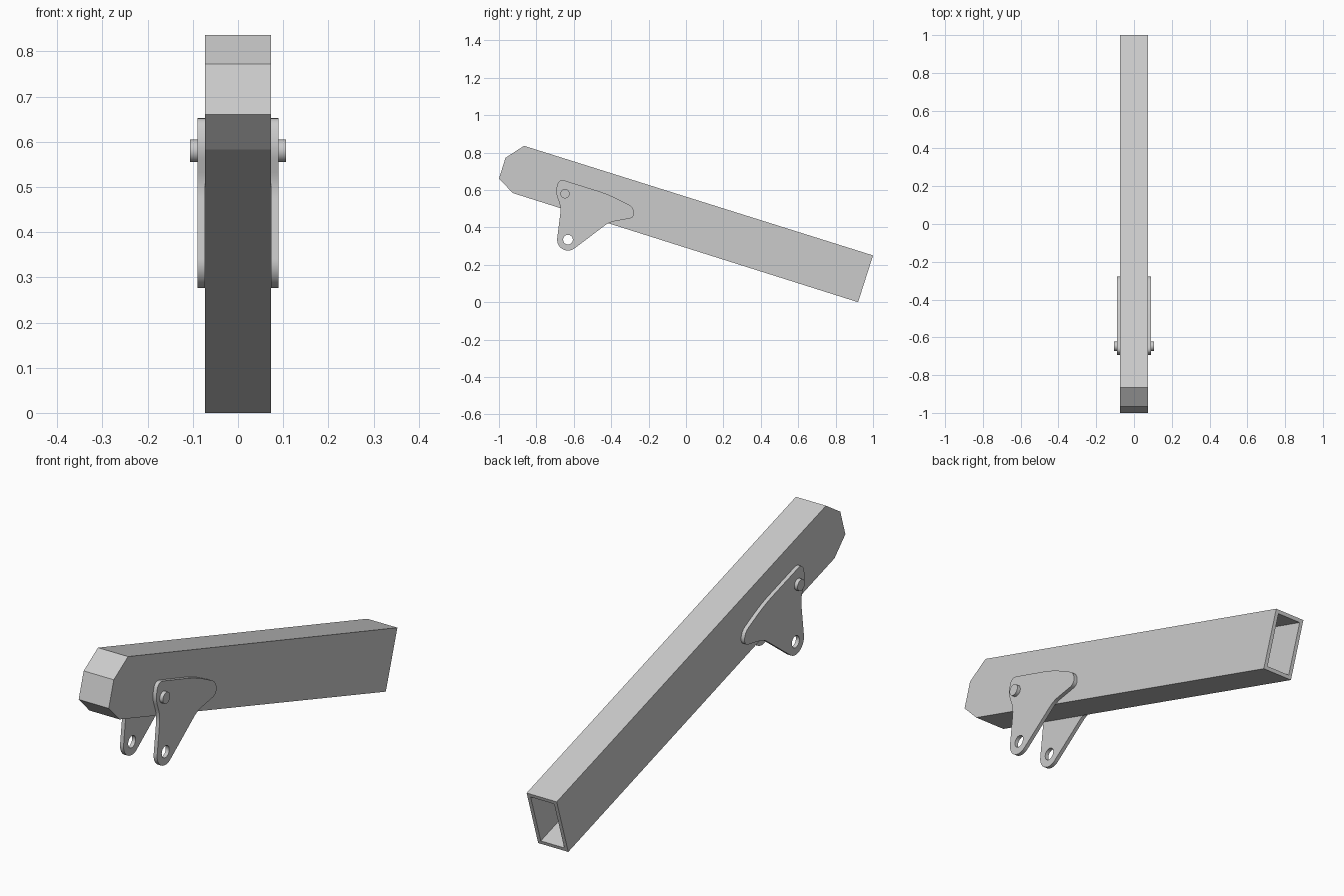
import bpy
import bmesh
import math
from mathutils import Vector

if "Cube" in bpy.data.objects:
    bpy.data.objects.remove(bpy.data.objects["Cube"], do_unlink=True)

grey = bpy.data.materials.new("light_grey_metal")
grey.use_nodes = True
colour = (0.6, 0.6, 0.6, 1.0)
grey.diffuse_color = colour
grey.node_tree.nodes["Principled BSDF"].inputs["Base Color"].default_value = colour

HALF_WIDTH = 0.073
PLATE_OUT = 0.09
PIN_OUT = 0.106


def arc(centre, radius, start, end, steps):
    """Points on an arc in the side (y, z) plane, angles in degrees."""
    angles = [math.radians(start + (end - start) * i / steps) for i in range(steps + 1)]
    return [Vector((centre[0] + radius * math.cos(a), centre[1] + radius * math.sin(a)))
            for a in angles]


def rounded(before, corner, after, cut, steps=8):
    """Soft corner that leaves each edge at distance cut from the corner."""
    p = Vector(corner)
    a = p + (Vector(before) - p).normalized() * cut
    b = p + (Vector(after) - p).normalized() * cut
    ts = [i / steps for i in range(steps + 1)]
    return [a * (1 - t) ** 2 + p * 2 * t * (1 - t) + b * t * t for t in ts]


def extrude_profile(name, loops, x0, x1, smooth=True):
    """Fill side-view loops (the first outside, the rest holes) and extrude along x."""
    bm = bmesh.new()
    edges = []
    for loop in loops:
        vs = [bm.verts.new((x0, p[0], p[1])) for p in loop]
        edges += [bm.edges.new((vs[i - 1], vs[i])) for i in range(len(vs))]
    bmesh.ops.triangle_fill(bm, edges=edges, use_beauty=True)
    grown = bmesh.ops.extrude_face_region(bm, geom=bm.faces[:], use_keep_orig=True)
    moved = [g for g in grown["geom"] if isinstance(g, bmesh.types.BMVert)]
    bmesh.ops.translate(bm, verts=moved, vec=(x1 - x0, 0, 0))
    bmesh.ops.recalc_face_normals(bm, faces=bm.faces[:])
    mesh = bpy.data.meshes.new(name)
    bm.to_mesh(mesh)
    bm.free()
    mesh.materials.append(grey)
    obj = bpy.data.objects.new(name, mesh)
    bpy.context.collection.objects.link(obj)
    if smooth:
        bpy.ops.object.select_all(action='DESELECT')
        obj.select_set(True)
        bpy.context.view_layer.objects.active = obj
        bpy.ops.object.shade_smooth_by_angle(angle=math.radians(30))
    return obj


# Box beam: chamfered closed nose, open rear end
beam_side = [(-0.866, 0.836), (-0.965, 0.772), (-1.0, 0.66),
             (-0.925, 0.583), (0.92, 0.0), (1.0, 0.25)]
beam = extrude_profile("box_beam", [beam_side], -HALF_WIDTH, HALF_WIDTH, smooth=False)
bm = bmesh.new()
bm.from_mesh(beam.data)
rear = [f for f in bm.faces if f.calc_center_median().y > 0.9 and f.normal.y > 0.8]
bmesh.ops.delete(bm, geom=rear, context='FACES')
bmesh.ops.dissolve_limit(bm, angle_limit=0.01, verts=bm.verts[:], edges=bm.edges[:])
bm.to_mesh(beam.data)
bm.free()
wall = beam.modifiers.new("wall", 'SOLIDIFY')
wall.thickness = 0.016
wall.offset = -1
wall.use_even_offset = True

# Bracket plate outline: rounded corners and a lug around the eye
eye = (-0.631, 0.334)
lug = arc(eye, 0.058, 173, 307, 20)
corners = [((-0.41, 0.428), 0.03), ((-0.275, 0.452), 0.03), ((-0.28, 0.508), 0.03),
           ((-0.417, 0.578), 0.06), ((-0.68, 0.66), 0.035), ((-0.698, 0.59), 0.03),
           ((-0.668, 0.505), 0.03)]
path = [lug[-1]] + [c[0] for c in corners] + [lug[0]]
outline = list(lug)
for i, (point, cut) in enumerate(corners):
    outline += rounded(path[i], point, path[i + 2], cut)
eye_hole = arc(eye, 0.026, 0, 345, 23)

for side, sign in (("left", 1), ("right", -1)):
    extrude_profile(side + "_bracket_plate", [outline, eye_hole],
                    sign * HALF_WIDTH, sign * PLATE_OUT)

# Cross pin through beam and plates
extrude_profile("cross_pin", [arc((-0.647, 0.58), 0.025, 0, 345, 23)], -PIN_OUT, PIN_OUT)
